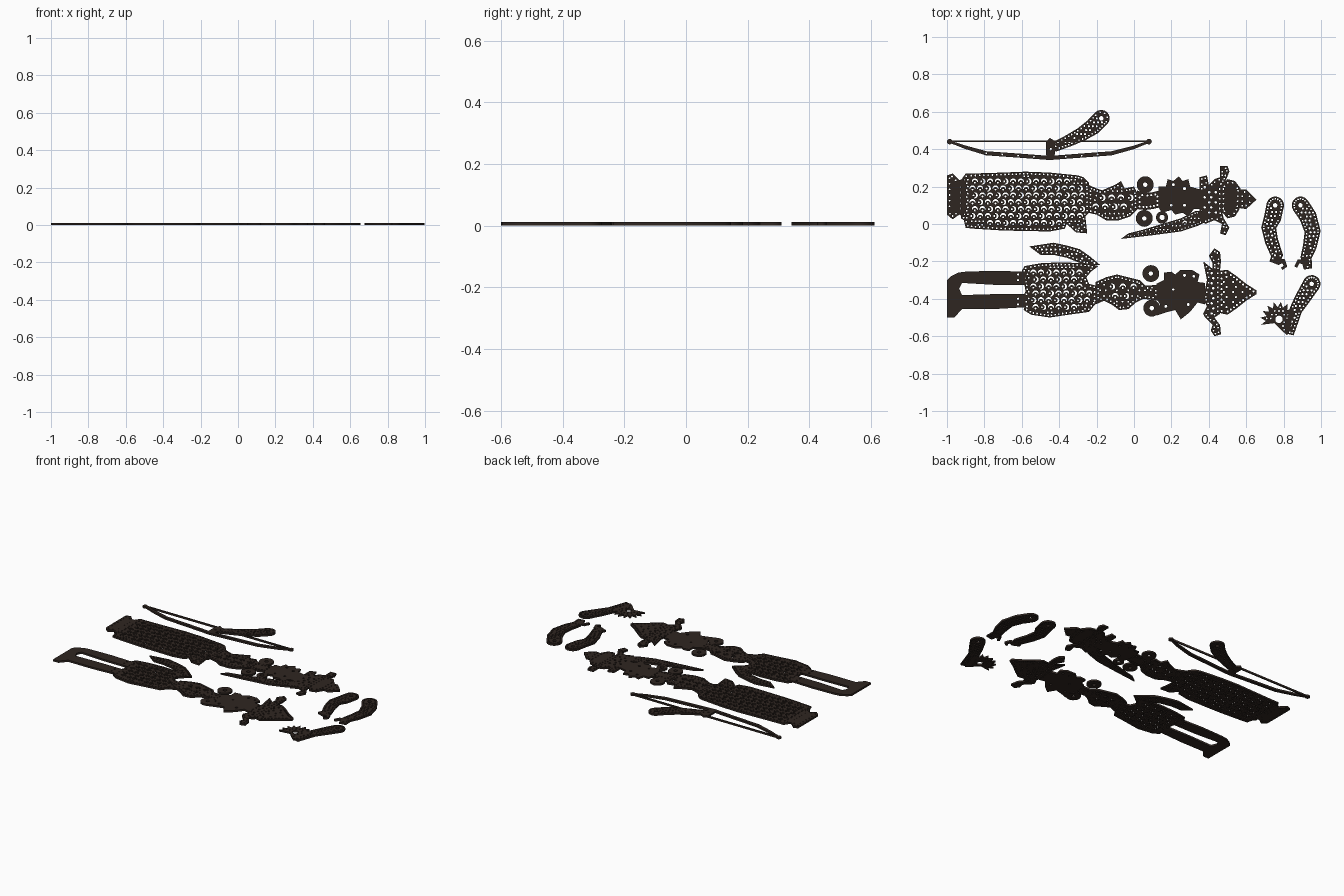
import bpy
from math import sin, cos, pi, radians, ceil
from mathutils import Vector

T = 0.012  # sheet thickness
mat = bpy.data.materials.new("dark_leather")
mat.diffuse_color = (0.028, 0.019, 0.015, 1)


def arc(c, r, a0=0, a1=330, n=12):
    return [Vector((c[0] + r * cos(radians(a0 + (a1 - a0) * i / (n - 1))),
                    c[1] + r * sin(radians(a0 + (a1 - a0) * i / (n - 1))))) for i in range(n)]


def dot(c, r, n=7):
    return arc(c, r, 0, 360 - 360 / n, n)


def crescent(c, r, ang):
    # moon-shaped cut with a small dot nested inside it
    d = Vector((cos(radians(ang)), sin(radians(ang))))
    inner = Vector(c) - d * r * 0.42
    moon = arc(c, r, ang - 105, ang + 105, 8) + arc(inner, r * 0.84, ang + 75, ang - 75, 6)
    return [moon, dot(inner, r * 0.33, 6)]


def inside(p, poly, margin):
    hit = False
    for a, b in zip(poly, poly[1:] + poly[:1]):
        if (a.y > p.y) != (b.y > p.y) and p.x < a.x + (p.y - a.y) / (b.y - a.y) * (b.x - a.x):
            hit = not hit
        ab = b - a
        t = max(0, min(1, (p - a).dot(ab) / max(ab.length_squared, 1e-9)))
        if (a + ab * t - p).length < margin:
            return False
    return hit


def plate(name, outline, eyes=(), edge=None, scales=None, dots=None):
    """Flat sheet: eyes=(x,y,r) holes, edge=(inset,step,r), scales=(dx,dy,r), dots=(dx,dy,r)."""
    poly = [Vector(p) for p in outline]
    loops, taken = [], []

    def cut(c, r, shapes):
        c = Vector(c)
        if all((c - k).length > r + kr + 0.003 for k, kr in taken) and \
                all(inside(p, poly, 0.005) for s in shapes for p in s):
            taken.append((c, r))
            loops.extend(shapes)

    for x, y, r in eyes:
        cut((x, y), r, [dot((x, y), r, 12)])
    if edge:
        inset, step, r = edge
        for a, b in zip(poly, poly[1:] + poly[:1]):
            d = b - a
            if d.length < 1e-6:
                continue
            nrm = Vector((-d.y, d.x)).normalized()
            n = max(1, ceil(d.length / step))
            for i in range(n):
                for s in (1, -1):
                    q = a + d * (i + .5) / n + nrm * inset * s
                    if inside(q, poly, inset * 0.9):
                        cut(q, r, [dot(q, r, 6)])
    xs, ys = [p.x for p in poly], [p.y for p in poly]
    for kind, spec in (("s", scales), ("d", dots)):
        if not spec:
            continue
        dx, dy, r = spec
        for j in range(int((max(ys) - min(ys)) / dy) + 1):
            for i in range(int((max(xs) - min(xs)) / dx) + 1):
                c = (min(xs) + dx * (i + .5 + .3 * (j % 2)), min(ys) + dy * (j + .5))
                cut(c, r, crescent(c, r, 90 if (i + j) % 3 else 0) if kind == "s" else [dot(c, r)])
    # outline and holes become one filled, extruded sheet
    cu = bpy.data.curves.new(name, 'CURVE')
    cu.dimensions, cu.fill_mode, cu.extrude = '2D', 'BOTH', T / 2
    for loop in [poly] + loops:
        sp = cu.splines.new('POLY')
        sp.points.add(len(loop) - 1)
        for p, v in zip(sp.points, loop):
            p.co = (v.x, v.y, 0, 1)
        sp.use_cyclic_u = True
    tmp = bpy.data.objects.new(name + "_curve", cu)
    bpy.context.collection.objects.link(tmp)
    dg = bpy.context.evaluated_depsgraph_get()
    me = bpy.data.meshes.new_from_object(tmp.evaluated_get(dg))
    bpy.data.objects.remove(tmp)
    me.materials.clear()
    me.materials.append(mat)
    ob = bpy.data.objects.new(name, me)
    ob.location.z = T / 2
    bpy.context.collection.objects.link(ob)


def strip(path, widths):
    """Outline of a ribbon with a rounded start."""
    p = [Vector(q) for q in path]
    left, right = [], []
    for i, q in enumerate(p):
        d = (p[min(i + 1, len(p) - 1)] - p[max(i - 1, 0)]).normalized()
        n = Vector((-d.y, d.x)) * widths[i]
        left.append(q + n)
        right.append(q - n)
    n = left[0] - p[0]
    back = Vector((-n.y, n.x))
    cap = [p[0] + n * cos(pi * k / 8) + back * sin(pi * k / 8) for k in range(1, 8)]
    return left[::-1] + cap + right


def ring(name, c, r=0.045):
    plate(name, dot(c, r, 20), [(c[0], c[1], 0.012)],)


# ---- Figure one: long-skirted puppet ----
plate("skirt_feet", [(-1, .26), (-.97, .27), (-.935, .235), (-.91, .24), (-.91, .04), (-.935, .05),
      (-.97, .025), (-1, .05)], edge=(.014, .03, .005))
plate("long_skirt", [(-.925, .235), (-.9, .27), (-.86, .27), (-.7, .275), (-.58, .28), (-.45, .275), (-.3, .26),
      (-.27, .25), (-.24, .22), (-.24, .06), (-.26, .04), (-.25, -.05), (-.31, -.045), (-.36, 0), (-.37, -.025),
      (-.45, -.04), (-.7, -.035), (-.86, -.025), (-.9, -.02), (-.91, .02), (-.925, .03)],
      edge=(.011, .024, .005), scales=(.041, .037, .0165), dots=(.0205, .0185, .005))
plate("skirt_torso", [(-.245, .21), (-.2, .19), (-.17, .18), (-.1, .21), (-.07, .23), (-.05, .19), (0, .2), (.02, .16),
      (.02, .08), (-.02, .04), (-.08, .02), (-.15, .02), (-.2, .05), (-.245, .06)],
      edge=(.012, .024, .005), scales=(.05, .048, .018), dots=(.024, .024, .005))
plate("skirt_neck", [(.015, .18), (.06, .165), (.10, .17), (.14, .18), (.14, .09), (.10, .08), (.06, .075), (.015, .08)],
      edge=(.015, .03, .006))
ring("skirt_earring_a", (.06, .21))
ring("skirt_earring_b", (.055, .03))
plate("skirt_head", [(.13, .2), (.17, .2), (.18, .24), (.21, .23), (.24, .255), (.26, .23), (.29, .24), (.3, .2), (.37, .18),
      (.37, .08), (.32, .08), (.29, .04), (.26, .06), (.22, .05), (.2, .075), (.15, .06), (.13, .09)],
      [(.145, .04, .01), (.21, .21, .008), (.27, .19, .008), (.27, .1, .008), (.2, .1, .007)])
plate("skirt_hair_knot", dot((.15, .035), .033, 14), [(.15, .035, .014)])
plate("skirt_braid", [(.38, .07), (.38, .01), (.34, -.01), (.25, -.04), (.1, -.06), (-.07, -.08), (-.03, -.05),
      (.05, -.03), (.15, 0), (.25, .03), (.33, .07)],
      edge=(.010, .022, .004), scales=(.036, .034, .013), dots=(.02, .02, .0045))
plate("crown_band", [(.35, .25), (.39, .26), (.4, .21), (.43, .24), (.46, .25), (.46, .31), (.5, .31), (.51, .28), (.49, .23),
      (.47, .2), (.47, .07), (.48, .03), (.51, -.02), (.49, -.06), (.46, -.05), (.47, 0), (.43, .02), (.38, .0), (.35, .03)],
      edge=(.012, .026, .005), dots=(.035, .027, .007))
plate("crown_dome", [(.465, .2), (.5, .24), (.54, .23), (.57, .19), (.565, .08), (.54, .04), (.5, .03), (.465, .07)],
      edge=(.013, .03, .005))
plate("crown_tip", [(.565, .185), (.6, .185), (.655, .13), (.6, .08), (.565, .085)], edge=(.014, .03, .005))

# ---- Figure two: trousered puppet ----
plate("trouser_legs", [(-1, -.3), (-.98, -.28), (-.94, -.26), (-.9, -.255), (-.75, -.25), (-.58, -.255), (-.58, -.325),
      (-.75, -.325), (-.92, -.315), (-.935, -.345), (-.92, -.38), (-.75, -.375), (-.58, -.375), (-.58, -.445),
      (-.75, -.455), (-.92, -.455), (-.96, -.5), (-1, -.5)],
      [(-.62, -.27, .006), (-.62, -.3, .006), (-.62, -.4, .006), (-.62, -.43, .006)])
plate("tunic", [(-.6, -.25), (-.585, -.225), (-.5, -.21), (-.4, -.205), (-.25, -.21), (-.19, -.225), (-.23, -.255),
      (-.255, -.285), (-.24, -.32), (-.2, -.33), (-.2, -.42), (-.24, -.47), (-.35, -.485), (-.45, -.5),
      (-.55, -.485), (-.59, -.46), (-.58, -.43), (-.6, -.4), (-.58, -.36), (-.59, -.3)],
      edge=(.011, .024, .005), scales=(.041, .037, .0165), dots=(.0205, .0185, .005))
plate("trouser_torso", [(-.205, -.31), (-.15, -.285), (-.09, -.27), (-.03, -.285), (.03, -.3), (.06, -.33), (.13, -.325),
      (.13, -.41), (.05, -.4), (.01, -.42), (-.03, -.455), (-.08, -.46), (-.12, -.43), (-.16, -.41), (-.205, -.43)],
      edge=(.013, .025, .005), scales=(.058, .05, .017), dots=(.03, .03, .005))
plate("dagger", [(-.56, -.12), (-.43, -.1), (-.36, -.115), (-.29, -.135), (-.24, -.17), (-.18, -.22), (-.26, -.22),
      (-.36, -.18), (-.43, -.165), (-.5, -.165)],
      edge=(.012, .024, .005), dots=(.024, .024, .006))
ring("trouser_earring_a", (.09, -.265))
ring("trouser_earring_b", (.095, -.45))
plate("trouser_head", [(.12, -.32), (.16, -.3), (.16, -.26), (.2, -.255), (.22, -.27), (.25, -.245), (.31, -.245), (.35, -.27),
      (.34, -.31), (.38, -.315), (.38, -.43), (.34, -.42), (.3, -.47), (.25, -.51), (.22, -.46), (.18, -.47), (.12, -.49),
      (.14, -.43), (.12, -.4)], [(.18, -.275, .013), (.27, -.275, .008), (.32, -.28, .007), (.21, -.35, .006),
      (.29, -.43, .008), (.17, -.44, .008)])
plate("hat_brim", [(.37, -.2), (.42, -.24), (.42, -.21), (.4, -.17), (.43, -.13), (.46, -.15), (.465, -.2), (.46, -.25),
      (.46, -.48), (.43, -.5), (.46, -.54), (.465, -.59), (.43, -.6), (.41, -.57), (.42, -.54), (.38, -.5), (.37, -.48),
      (.39, -.44), (.37, -.4), (.39, -.3)],
      edge=(.012, .026, .005), dots=(.03, .027, .007))
plate("hat_cone", [(.455, -.25), (.5, -.245), (.55, -.28), (.6, -.32), (.655, -.355), (.655, -.375), (.6, -.41),
      (.55, -.45), (.5, -.485), (.455, -.475)], edge=(.013, .03, .006), dots=(.05, .027, .006))

# ---- Loose arms ----
arm_cuts = dict(edge=(.012, .022, .005), dots=(.021, .021, .006))
plate("arm_left", strip([(.755, .1), (.74, .03), (.72, -.02), (.735, -.09), (.765, -.17), (.75, -.21)],
      [.047, .046, .04, .036, .032, .028]), [(.755, .1, .012)], **arm_cuts)
plate("arm_left_hand", strip([(.765, -.2), (.8, -.2), (.81, -.225), (.79, -.24)], [.016, .013, .01, .007]))
plate("arm_right", strip([(.89, .1), (.93, .04), (.955, -.04), (.94, -.12), (.92, -.18), (.93, -.24)],
      [.047, .047, .043, .037, .03, .022]), [(.89, .1, .012)], **arm_cuts)
plate("arm_right_hand", strip([(.92, -.205), (.88, -.2), (.865, -.23)], [.016, .011, .008]))
plate("arm_fan", strip([(.95, -.32), (.9, -.4), (.865, -.46), (.845, -.53), (.83, -.59)],
      [.047, .041, .034, .03, .024]), [(.95, -.32, .012)], **arm_cuts)
fan = [arc((.775, -.515), .07 if i % 2 else .1, a, a + 1, 2)[0] for i, a in enumerate(range(40, 195, 11))]
plate("spiked_fan", fan + [Vector(p) for p in ((.75, -.53), (.79, -.57), (.82, -.595), (.84, -.54))],
      [(.775, -.51, .02)], dots=(.022, .02, .005))

# ---- Bow with its arm ----
plate("bow_stave", strip([(-.985, .44), (-.9, .41), (-.79, .378), (-.62, .366), (-.45, .353), (-.28, .366), (-.12, .378),
      (0, .41), (.08, .44)], [.006, .009, .011, .011, .011, .011, .011, .009, .006]),
      [(-.79 + .085 * i, .378 - .025 * (1 - abs(i - 4) / 4), .0045) for i in range(9)])
plate("bow_string", strip([(-.985, .442), (.08, .442)], [.004, .004]))
for side, x in (("left", -.985), ("right", .08)):
    plate("bow_end_" + side, dot((x, .44), .015, 12))
plate("bow_arm", strip([(-.175, .565), (-.22, .52), (-.28, .48), (-.35, .445), (-.43, .41)],
      [.045, .044, .038, .032, .026]), [(-.175, .565, .012)], **arm_cuts)
plate("bow_hand", [(-.47, .44), (-.45, .46), (-.425, .445), (-.42, .4), (-.425, .36), (-.45, .345), (-.47, .37)],
      [(-.445, .4, .006)])
